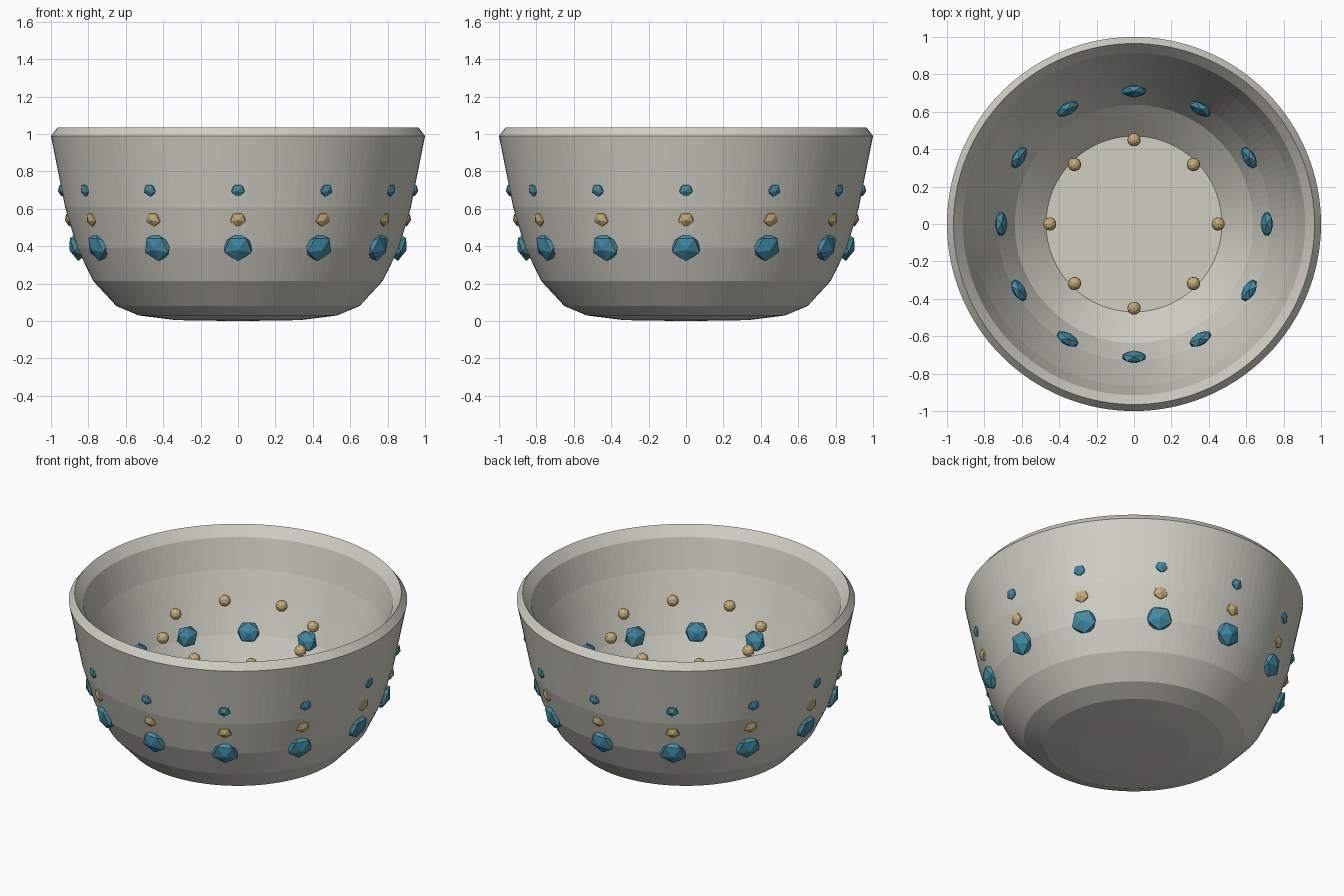
import bpy, bmesh
from math import cos, sin, pi, tau, radians
from mathutils import Matrix

cube = bpy.data.objects.get("Cube")
if cube:
    bpy.data.objects.remove(cube)


def material(name, color):
    m = bpy.data.materials.new(name)
    m.use_nodes = True
    m.diffuse_color = (*color, 1)
    m.node_tree.nodes["Principled BSDF"].inputs["Base Color"].default_value = (*color, 1)
    return m


STONE = material("warm grey stone", (0.63, 0.62, 0.55))
BLUE = material("teal blue", (0.05, 0.27, 0.385))
GOLD = material("pale gold", (0.57, 0.42, 0.17))


def finish(name, bm, mat):
    mesh = bpy.data.meshes.new(name)
    bm.to_mesh(mesh)
    bm.free()
    mesh.materials.append(mat)
    obj = bpy.data.objects.new(name, mesh)
    bpy.context.collection.objects.link(obj)
    return obj


def lathe(name, profile, mat, sides=128):
    """Spin a closed radius/height profile around z."""
    bm = bmesh.new()
    verts = [bm.verts.new((r, 0, z)) for r, z in profile]
    edges = [bm.edges.new(pair) for pair in zip(verts, verts[1:])]
    bmesh.ops.spin(bm, geom=verts + edges, cent=(0, 0, 0), axis=(0, 0, 1),
                   angle=tau, steps=sides, use_duplicate=False)
    bmesh.ops.remove_doubles(bm, verts=bm.verts, dist=0.0005)
    bmesh.ops.recalc_face_normals(bm, faces=bm.faces)
    return finish(name, bm, mat)


def ring_places(count, radius, z, tilt=0):
    """Frames around z whose local x points outward, tilted down to follow the wall."""
    for i in range(count):
        a = tau * i / count - pi / 2
        yield i + 1, (Matrix.Translation((radius * cos(a), radius * sin(a), z))
                      @ Matrix.Rotation(a, 4, 'Z')
                      @ Matrix.Rotation(radians(tilt), 4, 'Y'))


def gem_ring(name, radius, z, tilt, size, mat):
    """Twelve faceted gems; size is radial, sideways and vertical half-extent."""
    for i, place in ring_places(12, radius, z, tilt):
        bm = bmesh.new()
        point_out = Matrix.Rotation(pi / 2, 4, 'Y')
        bmesh.ops.create_icosphere(bm, subdivisions=1, radius=1,
                                   matrix=place @ Matrix.Diagonal((*size, 1)) @ point_out)
        finish(f"{name}_{i}", bm, mat)


# Bowl: outside from the base up, over the bevelled rim, down to the inner floor
outside = [(0, 0), (0.33, 0.005), (0.53, 0.03), (0.65, 0.08), (0.775, 0.215),
           (0.86, 0.39), (0.925, 0.61), (0.97, 0.84), (1.0, 0.99)]
inside = [(0.965, 1.035), (0.915, 0.972), (0.865, 0.785), (0.8, 0.604),
          (0.73, 0.425), (0.637, 0.25), (0.47, 0.09), (0, 0.09)]
lathe("bowl", outside + inside, STONE)

# Outer decoration, three rings
gem_ring("large_outer_gem", 0.86, 0.395, 20, (0.045, 0.085, 0.08), BLUE)
gem_ring("gold_outer_stud", 0.9, 0.545, 15, (0.027, 0.048, 0.042), GOLD)
gem_ring("small_outer_gem", 0.94, 0.70, 12, (0.024, 0.04, 0.037), BLUE)

# Inner decoration, two rings
gem_ring("inner_gem", 0.71, 0.45, 12, (0.034, 0.072, 0.07), BLUE)
for i, place in ring_places(8, 0.45, 0.778):
    bm = bmesh.new()
    bmesh.ops.create_icosphere(bm, subdivisions=2, radius=0.036, matrix=place)
    finish(f"inner_gold_bead_{i}", bm, GOLD)
